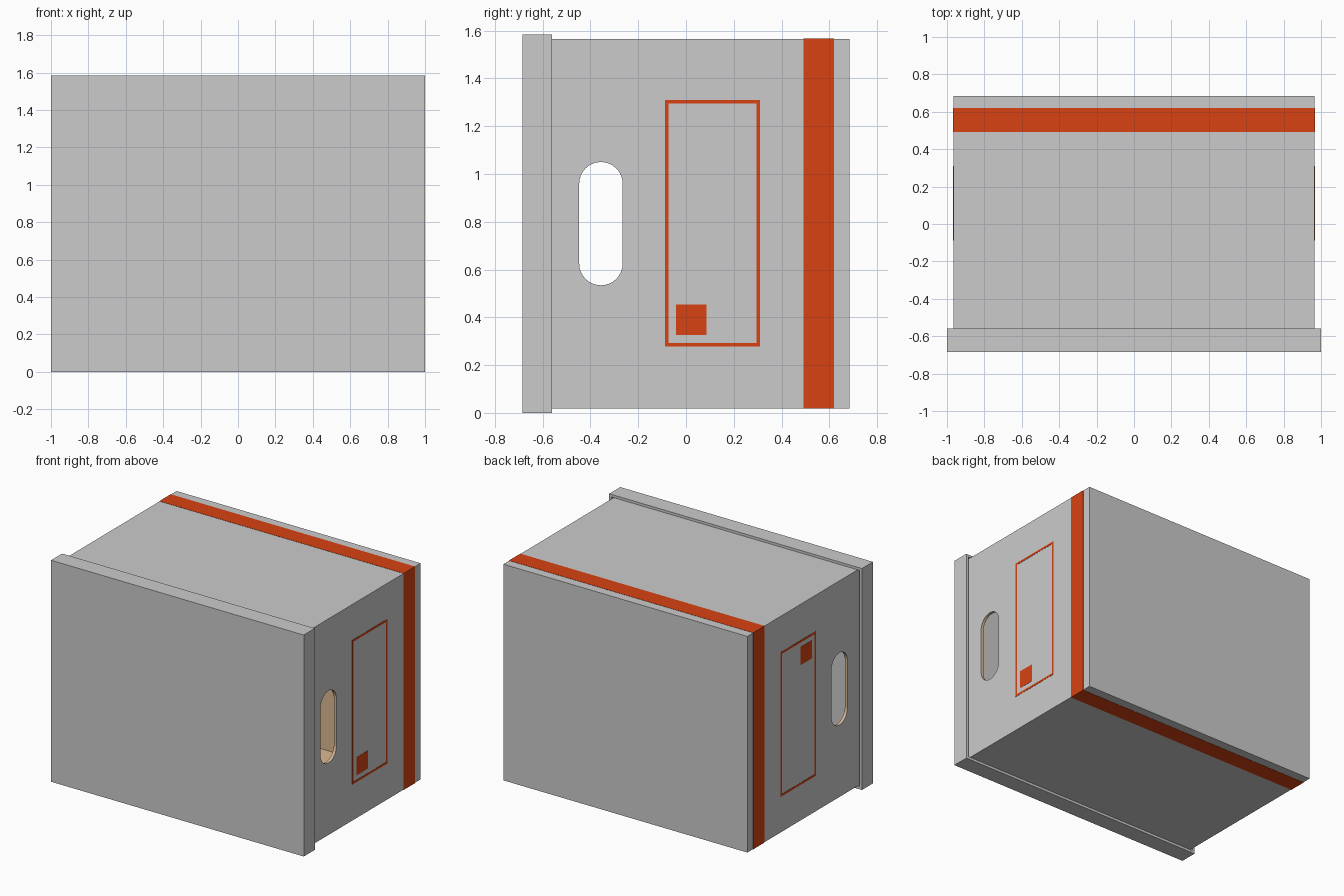
import bpy, bmesh, math
from mathutils import Vector

if "Cube" in bpy.data.objects:
    bpy.data.objects.remove(bpy.data.objects["Cube"])

MID = 0.792          # height of the box's long axis
HX, HZ = 0.965, 0.773  # half width and half height of the carton
BACK = 0.685


def material(name, rgb):
    m = bpy.data.materials.new(name)
    m.diffuse_color = (*rgb, 1)
    m.use_nodes = True
    m.node_tree.nodes["Principled BSDF"].inputs["Base Color"].default_value = m.diffuse_color
    return m


RED = material("red_print", (0.68, 0.055, 0.006))
KRAFT = material("kraft_board", (0.72, 0.48, 0.29))


def add_object(name, bm, mat=None):
    me = bpy.data.meshes.new(name)
    bm.to_mesh(me)
    bm.free()
    ob = bpy.data.objects.new(name, me)
    bpy.context.collection.objects.link(ob)
    if mat:
        me.materials.append(mat)
    return ob


def add_box(bm, lo, hi):
    lo, hi = Vector(lo), Vector(hi)
    for v in bmesh.ops.create_cube(bm, size=1)["verts"]:
        v.co = (lo + hi) / 2 + v.co * (hi - lo)


def shell(name, hx, hz, y0, y1, open_sides, wall, mat=None):
    """Box with the given y sides removed, walls thickened inwards."""
    bm = bmesh.new()
    add_box(bm, (-hx, y0, MID - hz), (hx, y1, MID + hz))
    bm.normal_update()
    gone = [f for f in bm.faces if round(f.normal.y) in open_sides]
    bmesh.ops.delete(bm, geom=gone, context='FACES')
    ob = add_object(name, bm, mat)
    s = ob.modifiers.new("thickness", 'SOLIDIFY')
    s.thickness, s.offset, s.use_even_offset = wall, -1, True
    return ob


# Lid, and carton made of a grey outer sheet with a kraft lining
shell("lid", 1.0, MID, -0.685, -0.56, (1,), 0.018)
sheet = shell("carton_outer", HX, HZ, -0.667, BACK, (-1,), 0.003)
lining = shell("carton_lining", HX - 0.003, HZ - 0.003, -0.667, BACK - 0.003,
               (-1,), 0.018, KRAFT)

# Printed band around all four walls
shell("printed_band", HX + 0.0015, HZ + 0.0015, 0.492, 0.62, (-1, 1), 0.0015, RED)

# Hand holes: a rounded slot cut through both side walls
bm = bmesh.new()
R, HALF, HOLE_Y, N = 0.091, 0.258, -0.356, 16
ring = []
for end in (1, -1):
    for i in range(N + 1):
        a = math.pi * i / N + (0 if end > 0 else math.pi)
        ring.append(bm.verts.new((-1.2, HOLE_Y + R * math.cos(a),
                                  MID + end * (HALF - R) + R * math.sin(a))))
face = bm.faces.new(ring)
ext = bmesh.ops.extrude_face_region(bm, geom=[face])["geom"]
bmesh.ops.translate(bm, vec=(2.4, 0, 0),
                    verts=[e for e in ext if isinstance(e, bmesh.types.BMVert)])
bmesh.ops.recalc_face_normals(bm, faces=bm.faces)
cutter = add_object("hand_hole_cutter", bm)
cutter.hide_render = True
cutter.hide_viewport = True
cutter.display_type = 'WIRE'
for ob in (sheet, lining):
    b = ob.modifiers.new("hand_holes", 'BOOLEAN')
    b.operation, b.solver, b.object = 'DIFFERENCE', 'EXACT', cutter

# Label outline and square on each side; the left one is turned half round
Y0, Y1, Z0, Z1, T = -0.088, 0.31, 0.277, 1.31, 0.015
PATCHES = {
    "label_outline": [(Y0, Y0 + T, Z0, Z1), (Y1 - T, Y1, Z0, Z1),
                      (Y0 + T, Y1 - T, Z0, Z0 + T), (Y0 + T, Y1 - T, Z1 - T, Z1)],
    "label_square": [(-0.041, 0.086, 0.325, 0.454)],
}
for side, turn in (("right", 0), ("left", math.pi)):
    for name, rects in PATCHES.items():
        bm = bmesh.new()
        for a, b, c, d in rects:
            add_box(bm, (HX - 0.001, a, c - MID), (HX + 0.0015, b, d - MID))
        ob = add_object(f"{name}_{side}", bm, RED)
        ob.location.z = MID
        ob.rotation_euler.y = turn
